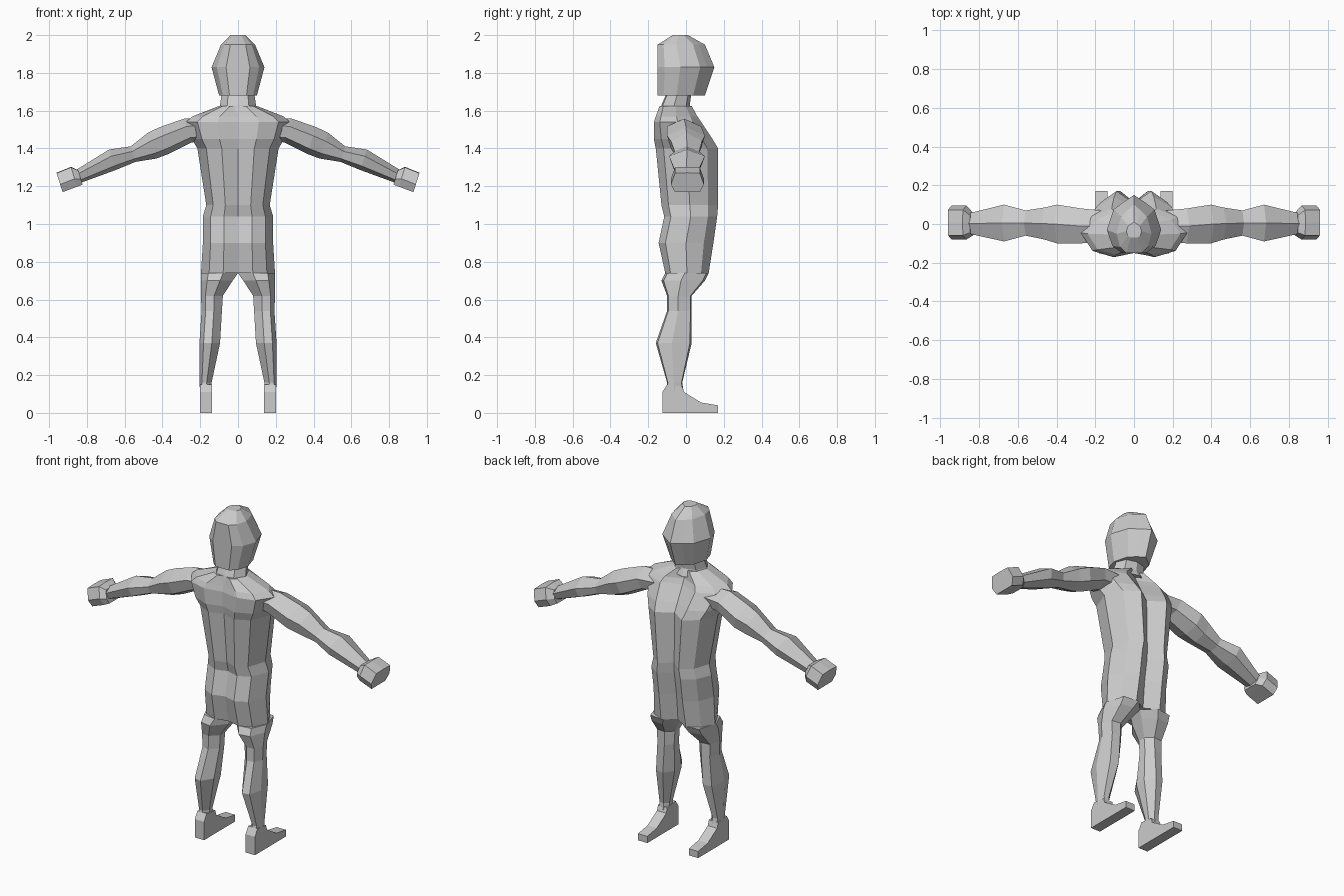
import bpy, bmesh
from mathutils import Vector

if "Cube" in bpy.data.objects:
    bpy.data.objects.remove(bpy.data.objects["Cube"])


def loft(name, rings, mirror=False):
    """Skin a list of equal-length rings, cap both ends."""
    bm = bmesh.new()
    vs = [[bm.verts.new(p) for p in r] for r in rings]
    n = len(vs[0])
    for a, b in zip(vs, vs[1:]):
        for i in range(n):
            j = (i + 1) % n
            bm.faces.new((a[i], a[j], b[j], b[i]))
    bm.faces.new(vs[0])
    bm.faces.new(vs[-1])
    bmesh.ops.recalc_face_normals(bm, faces=bm.faces)
    me = bpy.data.meshes.new(name)
    bm.to_mesh(me)
    bm.free()
    ob = bpy.data.objects.new(name, me)
    bpy.context.collection.objects.link(ob)
    if mirror:
        ob.modifiers.new("Mirror", 'MIRROR').use_mirror_merge = False
    return ob


def body_ring(half, z, hw, yb, yf):
    """Symmetric horizontal ring from a half profile in unit coordinates."""
    c, h = (yb + yf) / 2, (yf - yb) / 2
    full = half + [(-x, y) for x, y in reversed(half[1:-1])]
    return [(x * hw, c + y * h, z) for x, y in full]


# Torso and hips: spine and chest grooves on the centre line
TORSO = [(0, -.84), (.40, -1), (.78, -.75), (1, 0), (.80, .65), (.42, 1), (0, .62)]
loft("torso", [body_ring(TORSO, *r) for r in [
    (.74, .196, -.11, .12), (.90, .186, -.145, .145), (1.04, .186, -.115, .165),
    (1.10, .168, -.13, .17), (1.40, .215, -.16, .17), (1.45, .245, -.17, .14),
    (1.54, .275, -.17, .08), (1.57, .24, -.16, .06), (1.625, .10, -.14, .03)]])

# Neck
ROUND = [(0, -1), (.6, -.9), (1, -.1), (.7, .75), (0, 1)]
loft("neck", [body_ring(ROUND, *r) for r in [
    (1.59, .11, -.14, .04), (1.63, .095, -.13, .02), (1.70, .085, -.10, .03)]])

# Head with a flat back and a ridged face
HEAD = [(0, -1), (.45, -1), (.8, -.75), (1, -.2), (.75, .5), (.4, .75), (0, 1)]
loft("head", [body_ring(HEAD, *r) for r in [
    (1.68, .10, -.15, .10), (1.83, .14, -.15, .15),
    (1.95, .09, -.15, .10), (2.0, .04, -.07, .01)]])

# Arms and hands: rings perpendicular to the drooping arm axis
ARM = [(0, 1), (1, .35), (.8, -.6), (0, -1), (-.8, -.6), (-1, .35)]
HAND = [(0, 1), (.75, .95), (1, -.2), (.75, -1), (-.75, -1), (-1, -.2), (-.75, .95)]


def limb_ring(shape, x, z, h, yb, yf):
    up = Vector((.3, 0, .954))
    c, w = (yb + yf) / 2, (yf - yb) / 2
    return [Vector((x, c + y * w, z)) + up * (v * h) for y, v in shape]


loft("arm", [limb_ring(ARM, *r) for r in [
    (.16, 1.50, .06, -.09, .07), (.265, 1.495, .066, -.10, .08),
    (.39, 1.442, .075, -.10, .10), (.455, 1.415, .072, -.08, .085),
    (.555, 1.37, .043, -.06, .07), (.665, 1.34, .057, -.09, .10),
    (.85, 1.25, .036, -.05, .055)]], True)
loft("hand", [limb_ring(HAND, *r) for r in [
    (.835, 1.247, .04, -.06, .06), (.868, 1.25, .055, -.08, .095),
    (.945, 1.22, .054, -.08, .095)]], True)

# Legs
LEG = [(-1, -.3), (-.2, -1), (.6, -.9), (1, -.1), (.65, .9), (-.3, 1), (-1, .4)]


def leg_ring(z, xi, xo, yb, yf):
    cx, hx, cy, hy = (xi + xo) / 2, (xo - xi) / 2, (yb + yf) / 2, (yf - yb) / 2
    return [(cx + x * hx, cy + y * hy, z) for x, y in LEG]


loft("leg", [leg_ring(*r) for r in [
    (.10, .14, .20, -.11, -.01), (.16, .14, .204, -.10, -.02),
    (.37, .095, .204, -.16, .03), (.54, .085, .193, -.10, .03),
    (.62, .08, .196, -.10, .03), (.70, .028, .197, -.13, .10),
    (.74, .0, .196, -.11, .12)]], True)

# Feet: side profile extruded across the width
FOOT = [(-.125, 0), (.17, 0), (.17, .04), (.08, .055), (-.01, .11), (-.02, .14),
        (-.10, .15), (-.125, .11)]
loft("foot", [[(x, y, z) for y, z in FOOT] for x in (.138, .2)], True)
